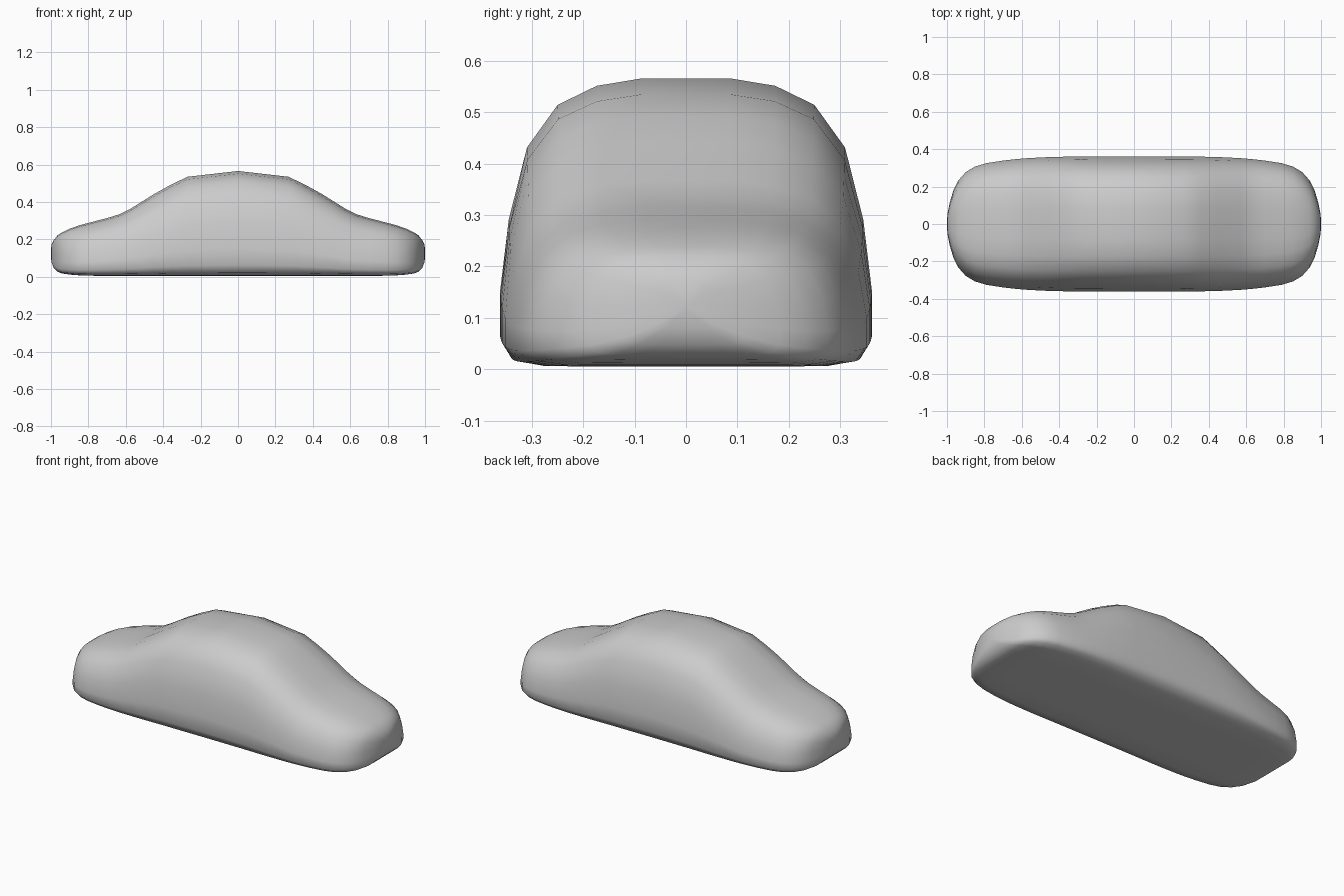
import bpy, bmesh

# Half cross-section, as fractions of half width and height, bottom to top
HALF = [(0.0, 0.0), (0.45, 0.0), (0.77, 0.003), (0.94, 0.03), (1.0, 0.105), (1.0, 0.26),
        (0.953, 0.51), (0.855, 0.76), (0.69, 0.908), (0.48, 0.974), (0.235, 1.0), (0.0, 1.0)]
RING = HALF + [(-u, v) for u, v in reversed(HALF[1:-1])]

# Stations from the middle to one end: x, half width, bottom, top
STATIONS = [(0.0, 0.362, 0.005, 0.566), (0.27, 0.361, 0.005, 0.535), (0.36, 0.36, 0.005, 0.492),
            (0.45, 0.358, 0.005, 0.442), (0.57, 0.352, 0.005, 0.367), (0.63, 0.347, 0.005, 0.336),
            (0.70, 0.339, 0.005, 0.314), (0.79, 0.325, 0.006, 0.291), (0.85, 0.307, 0.008, 0.275),
            (0.90, 0.277, 0.012, 0.257), (0.94, 0.232, 0.018, 0.238), (0.965, 0.182, 0.027, 0.222),
            (0.985, 0.115, 0.048, 0.196), (0.998, 0.05, 0.08, 0.17)]
ALL = [(-x, w, b, t) for x, w, b, t in reversed(STATIONS[1:])] + STATIONS

# Loft the body along x
bm = bmesh.new()
rings = [[bm.verts.new((x, u * w, b + v * (t - b))) for u, v in RING] for x, w, b, t in ALL]
n = len(RING)
for r0, r1 in zip(rings, rings[1:]):
    for i in range(n):
        j = (i + 1) % n
        bm.faces.new((r0[i], r1[i], r1[j], r0[j]))

# Close both rounded ends
for ring, tip in ((rings[0], -1.0), (rings[-1], 1.0)):
    centre = bm.verts.new((tip, 0, 0.122))
    for i in range(n):
        bm.faces.new((ring[i], ring[(i + 1) % n], centre))
bmesh.ops.recalc_face_normals(bm, faces=bm.faces)
for f in bm.faces:
    f.smooth = True

mesh = bpy.data.meshes.new("car_body")
bm.to_mesh(mesh)
bm.free()
body = bpy.data.objects.new("car_body", mesh)
bpy.context.collection.objects.link(body)
